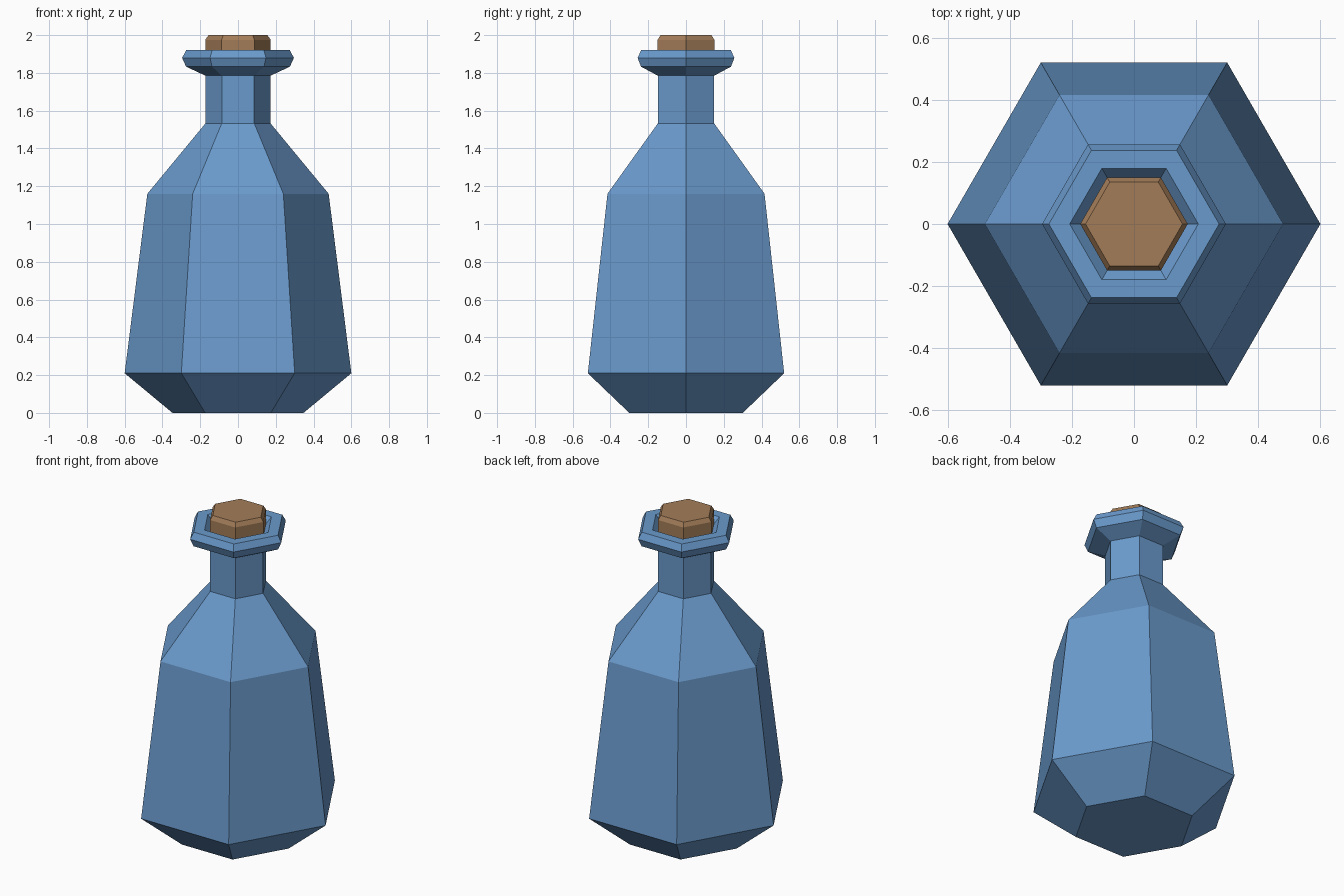
import bpy, bmesh, math

if "Cube" in bpy.data.objects:
    bpy.data.objects.remove(bpy.data.objects["Cube"])

SIDES = 6


def material(name, rgb):
    m = bpy.data.materials.new(name)
    m.diffuse_color = (*rgb, 1)
    m.use_nodes = True
    m.node_tree.nodes["Principled BSDF"].inputs["Base Color"].default_value = m.diffuse_color
    return m


def lathe(name, profile, mat):
    """Stack six-sided rings (radius, height), bridge them and cap both ends."""
    bm = bmesh.new()
    rings = []
    for r, z in profile:
        rings.append([bm.verts.new((r * math.cos(math.tau * i / SIDES),
                                    r * math.sin(math.tau * i / SIDES), z))
                      for i in range(SIDES)])
    for a, b in zip(rings, rings[1:]):
        for i in range(SIDES):
            j = (i + 1) % SIDES
            bm.faces.new((a[i], a[j], b[j], b[i]))
    bm.faces.new(rings[0][::-1])
    bm.faces.new(rings[-1])
    bmesh.ops.recalc_face_normals(bm, faces=bm.faces)
    me = bpy.data.meshes.new(name)
    bm.to_mesh(me)
    bm.free()
    me.materials.append(mat)
    ob = bpy.data.objects.new(name, me)
    bpy.context.collection.objects.link(ob)
    return ob


glass = material("blue glass", (0.144, 0.323, 0.604))
cork = material("brown cork", (0.366, 0.202, 0.098))

# Bottle: base, body, shoulder, neck, flared lip and recessed mouth
lathe("bottle", [(0.347, 0), (0.60, 0.21), (0.48, 1.16), (0.172, 1.533),
                 (0.172, 1.785), (0.275, 1.833), (0.296, 1.88), (0.274, 1.92),
                 (0.207, 1.92), (0.17, 1.88)], glass)

# Stopper with a bevelled top, seated in the mouth
lathe("stopper", [(0.173, 1.85), (0.173, 1.975), (0.156, 2.0)], cork)
